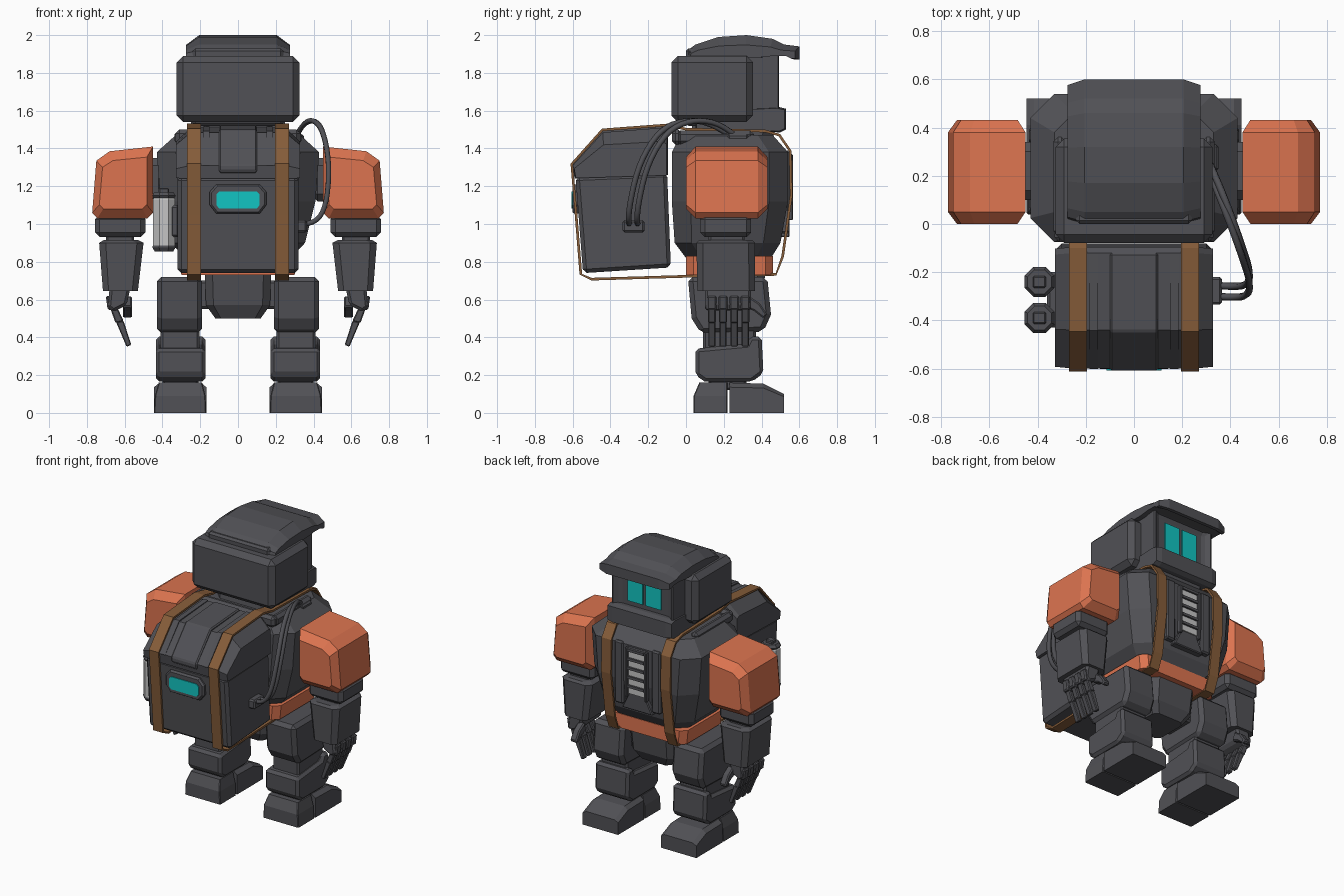
import bpy, bmesh, math
from mathutils import Vector

if "Cube" in bpy.data.objects:
    bpy.data.objects.remove(bpy.data.objects["Cube"])


def material(name, rgb):
    m = bpy.data.materials.new(name)
    m.diffuse_color = (*rgb, 1)
    m.use_nodes = True
    m.node_tree.nodes["Principled BSDF"].inputs["Base Color"].default_value = m.diffuse_color
    return m


DARK = material("dark_grey", (0.082, 0.082, 0.092))
ORANGE = material("orange", (0.72, 0.175, 0.08))
BROWN = material("strap_brown", (0.24, 0.11, 0.042))
CYAN = material("cyan_glow", (0.006, 0.56, 0.54))
LIGHT = material("light_grey", (0.56, 0.56, 0.56))


def finish(name, bm, mat, bevel=0.0, mirror=False):
    bmesh.ops.recalc_face_normals(bm, faces=bm.faces[:])
    me = bpy.data.meshes.new(name)
    bm.to_mesh(me)
    bm.free()
    me.materials.append(mat)
    ob = bpy.data.objects.new(name, me)
    bpy.context.collection.objects.link(ob)
    if bevel:
        b = ob.modifiers.new("chamfer", 'BEVEL')
        b.width, b.segments, b.limit_method = bevel, 1, 'ANGLE'
        b.angle_limit = math.radians(35)
    if mirror:
        m = ob.modifiers.new("mirror", 'MIRROR')
        m.use_mirror_merge = False
    return ob


def skin(rings, closed=False):
    """Bridge equal-length rings of points into a solid."""
    bm = bmesh.new()
    vs = [[bm.verts.new(p) for p in r] for r in rings]
    n = len(vs[0])
    pairs = list(zip(vs, vs[1:])) + ([(vs[-1], vs[0])] if closed else [])
    for a, b in pairs:
        for i in range(n):
            j = (i + 1) % n
            bm.faces.new((a[i], a[j], b[j], b[i]))
    if not closed:
        bm.faces.new(vs[0])
        bm.faces.new(vs[-1])
    return bm


def box(name, x0, x1, y0, y1, z0, z1, mat=DARK, bevel=0.012, mirror=False):
    r = [[(x0, y0, z), (x1, y0, z), (x1, y1, z), (x0, y1, z)] for z in (z0, z1)]
    return finish(name, skin(r), mat, bevel, mirror)


def loft(name, rings, mat=DARK, bevel=0.0, mirror=False):
    """Stack chamfered rectangles: (z, x0, x1, y0, y1, chamfer)."""
    out = []
    for z, a, b, c, d, k in rings:
        out.append([(a + k, c, z), (b - k, c, z), (b, c + k, z), (b, d - k, z),
                    (b - k, d, z), (a + k, d, z), (a, d - k, z), (a, c + k, z)])
    return finish(name, skin(out), mat, bevel, mirror)


def prism(name, pts, stations, mat=DARK, centre=(0, 0), axis='x', bevel=0.0, mirror=False):
    """Extrude a side profile through stations (position, scale_u, scale_z)."""
    rings = []
    for s, su, sz in stations:
        ring = [(centre[0] + (u - centre[0]) * su, centre[1] + (z - centre[1]) * sz) for u, z in pts]
        rings.append([(s, u, z) if axis == 'x' else (u, s, z) for u, z in ring])
    return finish(name, skin(rings), mat, bevel, mirror)


def flat(a, b):
    return [(a, 1, 1), (b, 1, 1)]


# Torso, neck and collar
loft("torso", [(0.82, -.28, .28, 0, .45, .08), (0.90, -.355, .355, -.06, .50, .09),
               (1.12, -.41, .41, -.075, .54, .10), (1.38, -.43, .43, -.075, .54, .10),
               (1.47, -.33, .33, -.03, .46, .08)])
loft("neck", [(1.44, -.22, .22, .02, .46, .06), (1.56, -.22, .22, .04, .48, .06)])
box("collar_back", -.33, .33, -.075, -.02, 1.42, 1.50, bevel=.02)
box("collar_side", .28, .335, -.05, .36, 1.42, 1.495, bevel=.02, mirror=True)

# Chest vent: framed panel with pale slats
prism("vent_panel", [(-.075, 1.37), (.075, 1.37), (.075, 1.02), (.12, .93), (-.12, .93), (-.075, 1.02)],
      flat(.50, .548), axis='y', bevel=.006)
box("vent_frame_side", .064, .085, .53, .566, 1.02, 1.37, bevel=.005, mirror=True)
for i in range(5):
    z = 1.045 + i * .064
    box("vent_slat", -.06, .06, .545, .556, z, z + .042, LIGHT, 0)
    box("vent_bar", -.065, .065, .545, .566, z + .044, z + .062, bevel=0)
box("chest_seam_ridge", .11, .18, .50, .548, .95, 1.39, bevel=.01, mirror=True)

# Belt and pelvis
loft("belt", [(.73, -.30, .30, 0, .46, .04), (.83, -.31, .31, 0, .46, .04)], ORANGE)
loft("pelvis", [(.50, -.12, .12, .10, .36, .03), (.57, -.17, .17, .06, .40, .04),
                (.74, -.175, .175, .04, .42, .04)])

# Head shell, face recess and chin
box("head_back_shell", -.325, .325, -.078, .355, 1.54, 1.89, bevel=.035)
head = box("head", -.24, .24, 0, .50, 1.52, 1.93, bevel=.014)
bm = bmesh.new()
bm.from_mesh(head.data)
bm.normal_update()
face = max(bm.faces, key=lambda f: f.normal.y)
bmesh.ops.inset_region(bm, faces=[face], thickness=.07)
bmesh.ops.translate(bm, verts=face.verts[:], vec=(0, -.04, 0))
bm.to_mesh(head.data)
bm.free()
prism("chin", [(.05, 1.50), (.50, 1.485), (.53, 1.50), (.53, 1.61), (.49, 1.62), (.05, 1.60)],
      [(-.25, .97, .9), (-.21, 1, 1), (.21, 1, 1), (.25, .97, .9)], centre=(.25, 1.55))
box("eye", .012, .13, .458, .468, 1.65, 1.85, CYAN, 0, True)

# Cap with brim
prism("cap", [(0, 1.88), (.01, 1.92), (.05, 1.95), (.17, 1.99), (.32, 2.0), (.46, 1.98), (.52, 1.95),
              (.60, 1.94), (.60, 1.87), (.575, 1.87), (.55, 1.892), (.48, 1.895), (.40, 1.88)],
      [(-.275, .93, .55), (-.205, 1, 1), (.205, 1, 1), (.275, .93, .55)], centre=(.27, 1.885))

# Backpack body, lid and centre flap
prism("pack_body", [(-.545, .74), (-.08, .77), (-.10, 1.27), (-.585, 1.25)],
      flat(-.32, .32), bevel=.02)
prism("pack_lid", [(-.59, 1.24), (-.60, 1.31), (-.44, 1.485), (-.12, 1.51), (-.095, 1.49), (-.095, 1.26)],
      [(-.328, .97, .72), (-.25, 1, 1), (.25, 1, 1), (.328, .97, .72)], centre=(-.34, 1.25))
prism("pack_flap", [(-.58, 1.26), (-.608, 1.28), (-.608, 1.315), (-.445, 1.50), (-.12, 1.522), (-.12, 1.40)],
      flat(-.10, .10), bevel=.008)
prism("pack_rib", [(-.57, 1.26), (-.602, 1.31), (-.442, 1.493), (-.12, 1.515), (-.12, 1.40)],
      flat(.15, .185), mirror=True)

# Pack display
prism("display_frame", [(-.15, 1.10), (-.15, 1.17), (-.115, 1.21), (.115, 1.21),
                        (.15, 1.17), (.15, 1.10), (.115, 1.055), (-.115, 1.055)],
      [(-.602, .93, .9), (-.59, 1, 1), (-.54, 1, 1)], centre=(0, 1.13), axis='y')
prism("display_screen", [(-.115, 1.10), (-.115, 1.155), (-.10, 1.172), (.10, 1.172),
                         (.115, 1.155), (.115, 1.10), (.10, 1.083), (-.10, 1.083)],
      flat(-.607, -.60), CYAN, axis='y')

# Straps: closed bands wrapped around pack and torso
path = [(-.598, 1.315), (-.44, 1.492), (-.10, 1.517), (0, 1.495), (.42, 1.485), (.49, 1.465),
        (.545, 1.385), (.55, 1.15), (.505, .83), (.475, .74), (.0, .73),
        (-.50, .715), (-.55, .735), (-.575, 1.05)]
rings = []
for i, (y, z) in enumerate(path):
    a, b = Vector(path[i - 1]), Vector(path[(i + 1) % len(path)])
    t = (b - a).normalized() * .014
    oy, oz = y - t.y, z + t.x
    rings.append([(.195, y, z), (.27, y, z), (.27, oy, oz), (.195, oy, oz)])
finish("strap", skin(rings, True), BROWN, 0, True)


# Gas canisters on the pack side
def octagon(name, x, y, z0, z1, r, mat):
    ang = [math.pi / 8 + k * math.pi / 4 for k in range(8)]
    r8 = r / math.cos(math.pi / 8)
    prof = [(z0, .8), (z0 + .02, 1), (z1 - .02, 1), (z1, .8)]
    finish(name, skin([[(x + r8 * s * math.cos(a), y + r8 * s * math.sin(a), z) for a in ang]
                       for z, s in prof]), mat)


for y in (-.24, -.39):
    octagon("canister", -.392, y, .865, 1.15, .058, LIGHT)
    octagon("canister_cap", -.392, y, 1.13, 1.17, .062, DARK)
    octagon("canister_base", -.392, y, .855, .90, .061, DARK)
    box("canister_valve", -.42, -.365, y - .025, y + .025, 1.16, 1.19, bevel=.006)
box("canister_bracket", -.36, -.31, -.43, -.20, .93, 1.10)

# Cables and their sockets
box("pack_socket", .31, .365, -.335, -.22, .955, 1.02, bevel=.01)
box("torso_socket", .27, .35, .22, .33, 1.42, 1.475, bevel=.01)
for k, d in enumerate((0, .045)):
    pts = [(.34, -.30 + d, 1.0), (.41, -.305 + d, 1.0), (.47, -.30 + d, 1.10), (.485, -.25 + d, 1.32),
           (.45, -.14 + d, 1.50), (.40, .0 + d, 1.555), (.34, .15 + d, 1.53), (.30, .26 + d / 2, 1.45)]
    cu = bpy.data.curves.new("cable", 'CURVE')
    cu.dimensions, cu.bevel_depth, cu.bevel_resolution, cu.resolution_u = '3D', .015, 1, 4
    sp = cu.splines.new('NURBS')
    sp.points.add(len(pts) - 1)
    for p, c in zip(sp.points, pts):
        p.co = (*c, 1)
    sp.use_endpoint_u, sp.order_u = True, 3
    cu.materials.append(DARK)
    ob = bpy.data.objects.new("cable", cu)
    bpy.context.collection.objects.link(ob)

# Arms: shoulder pad, upper arm, elbow, forearm
box("shoulder_joint", .38, .50, .10, .34, 1.12, 1.35, bevel=.04, mirror=True)
prism("shoulder_pad", [(.45, 1.06), (.45, 1.41), (.68, 1.385), (.75, 1.335), (.772, 1.06), (.745, 1.03), (.48, 1.03)],
      [(0, .78, .72), (.05, 1, 1), (.38, 1, 1), (.432, .78, .72)], ORANGE, (.60, 1.21), 'y', mirror=True)
box("upper_arm", .49, .757, .075, .345, .93, 1.05, bevel=.025, mirror=True)
box("elbow", .55, .70, .12, .31, .87, .95, mirror=True)
loft("forearm", [(.645, .53, .715, .06, .365, .03), (.90, .50, .735, .055, .365, .035),
                 (.915, .53, .71, .07, .35, .035)], mirror=True)

# Hands: palm, knuckles, fingers, thumb
prism("palm", [(.57, .66), (.68, .66), (.69, .56), (.66, .535), (.59, .57)],
      flat(.10, .345), axis='y', bevel=.015, mirror=True)
for i in range(4):
    y = .112 + i * .059
    prism("knuckle", [(.635, .62), (.70, .62), (.69, .545), (.635, .545)], flat(y, y + .05),
          axis='y', bevel=.008, mirror=True)
    prism("finger", [(.675, .55), (.635, .55), (.605, .485), (.648, .475)], flat(y + .004, y + .046),
          axis='y', bevel=.006, mirror=True)
    prism("fingertip", [(.645, .48), (.606, .488), (.565, .36), (.59, .35)], flat(y + .006, y + .044),
          axis='y', bevel=.005, mirror=True)
prism("thumb", [(.33, .62), (.39, .58), (.43, .52), (.41, .50), (.36, .54), (.31, .56)],
      flat(.56, .61), bevel=.008, mirror=True)

# Legs: hip, thigh, knee, shin, foot
box("hip_joint", .12, .22, .12, .34, .55, .70, mirror=True)
prism("thigh", [(.01, .72), (.43, .72), (.45, .52), (.41, .43), (.08, .42), (.03, .50)],
      flat(.19, .43), bevel=.025, mirror=True)
box("knee", .205, .41, .09, .37, .33, .45, mirror=True)
prism("shin", [(.05, .34), (.32, .365), (.34, .405), (.40, .405), (.41, .21), (.35, .165), (.10, .165), (.05, .20)],
      flat(.172, .435), bevel=.018, mirror=True)
box("ankle", .21, .40, .12, .32, .12, .20, mirror=True)
loft("heel", [(0, .168, .445, .04, .22, .005), (.09, .172, .44, .04, .22, .005),
              (.16, .19, .42, .07, .22, .005)], mirror=True)
prism("toe", [(.23, 0), (.52, 0), (.52, .10), (.41, .155), (.23, .16)],
      [(.168, 1, .85), (.195, 1, 1), (.415, 1, 1), (.445, 1, .85)], mirror=True)
